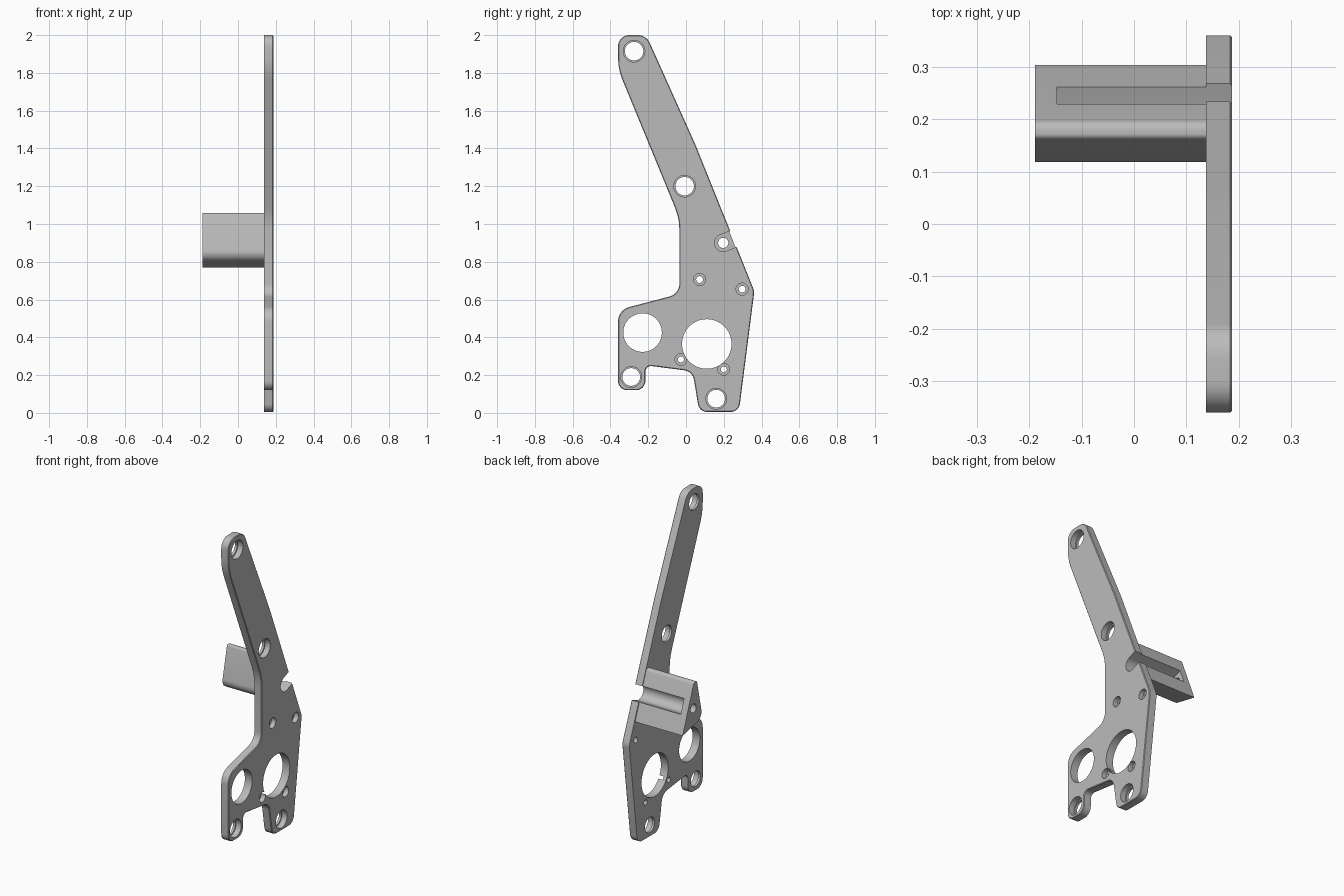
import bpy, bmesh, math
from mathutils import Vector

if "Cube" in bpy.data.objects:
    bpy.data.objects.remove(bpy.data.objects["Cube"])

X_BACK, X_FACE, X_END = 0.137, 0.187, -0.189   # plate back, plate face, free end of block

grey = bpy.data.materials.new("warm_grey")
grey.diffuse_color = (0.5, 0.5, 0.5, 1)
grey.use_nodes = True
grey.node_tree.nodes["Principled BSDF"].inputs["Base Color"].default_value = grey.diffuse_color


def fillet(corners):
    """Round every (y, z, radius) corner of a closed outline."""
    pts = []
    n = len(corners)
    for i, (y, z, r) in enumerate(corners):
        p = Vector((y, z))
        a = (Vector(corners[i - 1][:2]) - p).normalized()
        b = (Vector(corners[(i + 1) % n][:2]) - p).normalized()
        if r == 0:
            pts.append(p)
            continue
        half = a.angle(b) / 2
        centre = p + (a + b).normalized() * (r / math.sin(half))
        t = r / math.tan(half)
        v0, v1 = p + a * t - centre, p + b * t - centre
        sweep = math.pi - 2 * half
        steps = max(3, math.ceil(sweep / math.radians(10)))
        for k in range(steps + 1):
            f = k / steps
            pts.append(centre + (v0 * math.sin((1 - f) * sweep)
                                 + v1 * math.sin(f * sweep)) / math.sin(sweep))
    return pts


def prism(name, pts, x0, x1, chamfer=0.0):
    """Extrude a y-z outline along x, with an optional edge break at x1."""
    bm = bmesh.new()
    base = bm.faces.new([bm.verts.new((x0, p[0], p[1])) for p in pts])
    new = bmesh.ops.extrude_face_region(bm, geom=[base])["geom"]
    verts = [g for g in new if isinstance(g, bmesh.types.BMVert)]
    bmesh.ops.translate(bm, verts=verts, vec=(x1 - x0, 0, 0))
    bmesh.ops.recalc_face_normals(bm, faces=bm.faces)
    if chamfer:
        edges = [e for e in bm.edges if all(abs(v.co.x - x1) < 1e-5 for v in e.verts)]
        bmesh.ops.bevel(bm, geom=edges, offset=chamfer, segments=1, affect='EDGES')
    mesh = bpy.data.meshes.new(name)
    bm.to_mesh(mesh)
    bm.free()
    ob = bpy.data.objects.new(name, mesh)
    mesh.materials.append(grey)
    bpy.context.collection.objects.link(ob)
    return ob


def circle(y, z, r, n=40):
    return [(y + r * math.cos(2 * math.pi * i / n), z + r * math.sin(2 * math.pi * i / n))
            for i in range(n)]


def cut(ob, pts, x0, x1):
    """Cut a prism out of an object."""
    tool = prism("cutter", pts, x0, x1)
    tool.hide_render = True
    mod = ob.modifiers.new("cut", 'BOOLEAN')
    mod.operation, mod.solver, mod.object = 'DIFFERENCE', 'EXACT', tool
    dg = bpy.context.evaluated_depsgraph_get()
    mesh = bpy.data.meshes.new_from_object(ob.evaluated_get(dg))
    ob.modifiers.clear()
    ob.data = mesh
    bpy.data.objects.remove(tool)


# Side plate: arm, body and two feet
plate = prism("side_plate", fillet([
    (-0.36, 2.0, 0.06), (-0.21, 2.0, 0.07), (0.05, 1.42, 0.8), (0.362, 0.645, 0.07),
    (0.28, 0.005, 0.05), (0.07, 0.005, 0.05), (0.035, 0.22, 0.06), (-0.215, 0.252, 0.03),
    (-0.215, 0.12, 0.05), (-0.36, 0.12, 0.05), (-0.36, 0.545, 0.08), (-0.035, 0.63, 0.07),
    (-0.035, 1.03, 0.3), (-0.36, 1.82, 0.3)]), X_BACK, X_FACE, 0.004)

# Standoff block behind the plate, flush with its sloping edge
block = prism("standoff_block", fillet([
    (0.303, 0.77, 0.0), (0.192, 1.058, 0.02), (0.163, 1.058, 0.012), (0.108, 0.812, 0.05)]),
    X_END, X_BACK)

# Large bores in the plate
for y, z, r in [(-0.23, 0.425, 0.102), (0.11, 0.365, 0.131)]:
    cut(plate, circle(y, z, r, 64), 0, 0.4)

# Stepped holes: through hole plus wider seat from the face
for y, z, r, seat, depth in [
        (-0.275, 1.915, 0.049, 0.057, 0.035), (-0.007, 1.2, 0.049, 0.057, 0.035),
        (-0.29, 0.19, 0.047, 0.055, 0.035), (0.16, 0.075, 0.047, 0.055, 0.035),
        (0.072, 0.706, 0.018, 0.032, 0.03), (0.297, 0.655, 0.018, 0.032, 0.03),
        (-0.027, 0.283, 0.016, 0.031, 0.03), (0.2, 0.23, 0.016, 0.031, 0.03)]:
    cut(plate, circle(y, z, r), 0, 0.4)
    cut(plate, circle(y, z, seat), X_FACE - depth, 0.4)

# Round-ended slot opening on the sloping edge, through plate and block
cy, cz, r = 0.197, 0.9, 0.046
tilt = math.atan2(0.373, 0.928)
slot = [(cy + r * math.cos(tilt + math.pi / 2 + math.pi * i / 20),
         cz + r * math.sin(tilt + math.pi / 2 + math.pi * i / 20)) for i in range(21)]
for i in (20, 0):
    y, z = slot[i]
    slot.append((y + 0.2 * math.cos(tilt), z + 0.2 * math.sin(tilt)))
cut(plate, slot, 0, 0.4)
cut(block, slot, -0.147, 0.4)

# Screw hole through the end wall of the block
cut(block, circle(cy, cz, 0.027), -0.4, 0.0)

# Smooth curved walls, keep edges sharp
for ob in (plate, block):
    bpy.ops.object.select_all(action='DESELECT')
    ob.select_set(True)
    bpy.context.view_layer.objects.active = ob
    bpy.ops.object.shade_smooth_by_angle(angle=math.radians(25))
